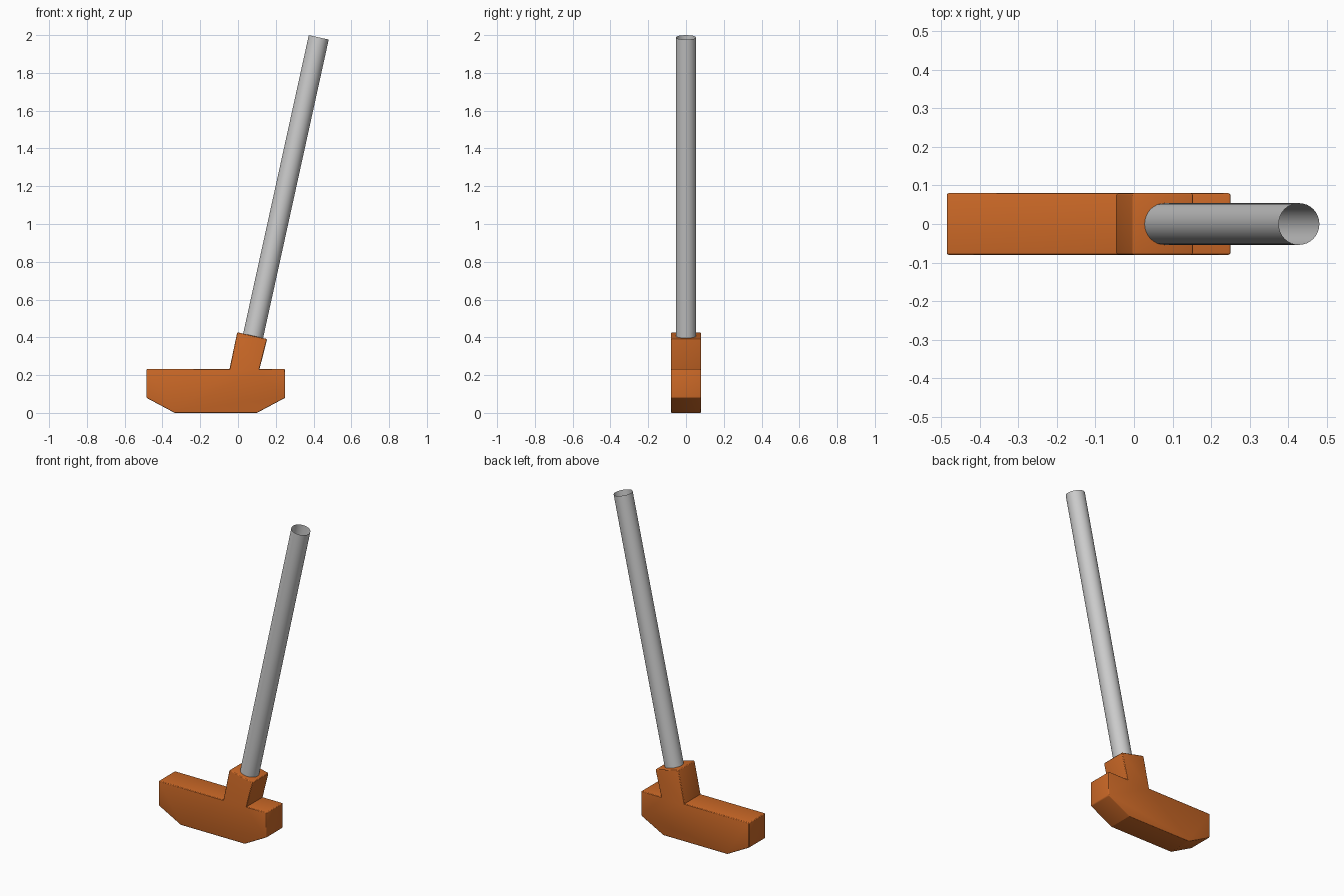
import bpy, bmesh
from math import radians
from mathutils import Vector

if "Cube" in bpy.data.objects:
    bpy.data.objects.remove(bpy.data.objects["Cube"])

HALF_DEPTH = 0.08


def add_object(name, bm):
    mesh = bpy.data.meshes.new(name)
    bm.to_mesh(mesh)
    bm.free()
    obj = bpy.data.objects.new(name, mesh)
    bpy.context.collection.objects.link(obj)
    bpy.ops.object.select_all(action='DESELECT')
    obj.select_set(True)
    bpy.context.view_layer.objects.active = obj
    bpy.ops.object.shade_smooth_by_angle(angle=radians(25))
    return obj


# Head with its slanted socket: side profile extruded across y
profile = [(-0.485, 0.08), (-0.335, 0.0), (0.10, 0.0), (0.25, 0.08), (0.25, 0.232),
           (0.114, 0.232), (0.154, 0.391), (-0.004, 0.427), (-0.045, 0.232), (-0.485, 0.232)]
bm = bmesh.new()
face = bm.faces.new([bm.verts.new((x, -HALF_DEPTH, z)) for x, z in profile])
ext = bmesh.ops.extrude_face_region(bm, geom=[face])
verts = [g for g in ext['geom'] if isinstance(g, bmesh.types.BMVert)]
bmesh.ops.translate(bm, verts=verts, vec=(0, 2 * HALF_DEPTH, 0))
bmesh.ops.recalc_face_normals(bm, faces=bm.faces[:])
# Slightly rounded outer edges
outer = [e for e in bm.edges if e.calc_face_angle_signed() > radians(40)]
bmesh.ops.bevel(bm, geom=outer, offset=0.006, segments=3, profile=0.5, affect='EDGES')
head = add_object("putter_head", bm)
orange = bpy.data.materials.new("orange")
orange.diffuse_color = (0.6, 0.14, 0.02, 1)
orange.use_nodes = True
orange.node_tree.nodes["Principled BSDF"].inputs["Base Color"].default_value = orange.diffuse_color
head.data.materials.append(orange)

# Shaft: open thin tube leaning with the socket
top, bottom = Vector((0.4275, 0, 1.988)), Vector((0.0755, 0, 0.387))
axis = top - bottom
bm = bmesh.new()
bmesh.ops.create_cone(bm, cap_ends=False, segments=32, radius1=0.054, radius2=0.054,
                      depth=axis.length)
shaft = add_object("shaft", bm)
shaft.location = (top + bottom) / 2
shaft.rotation_euler = axis.to_track_quat('Z', 'Y').to_euler()
